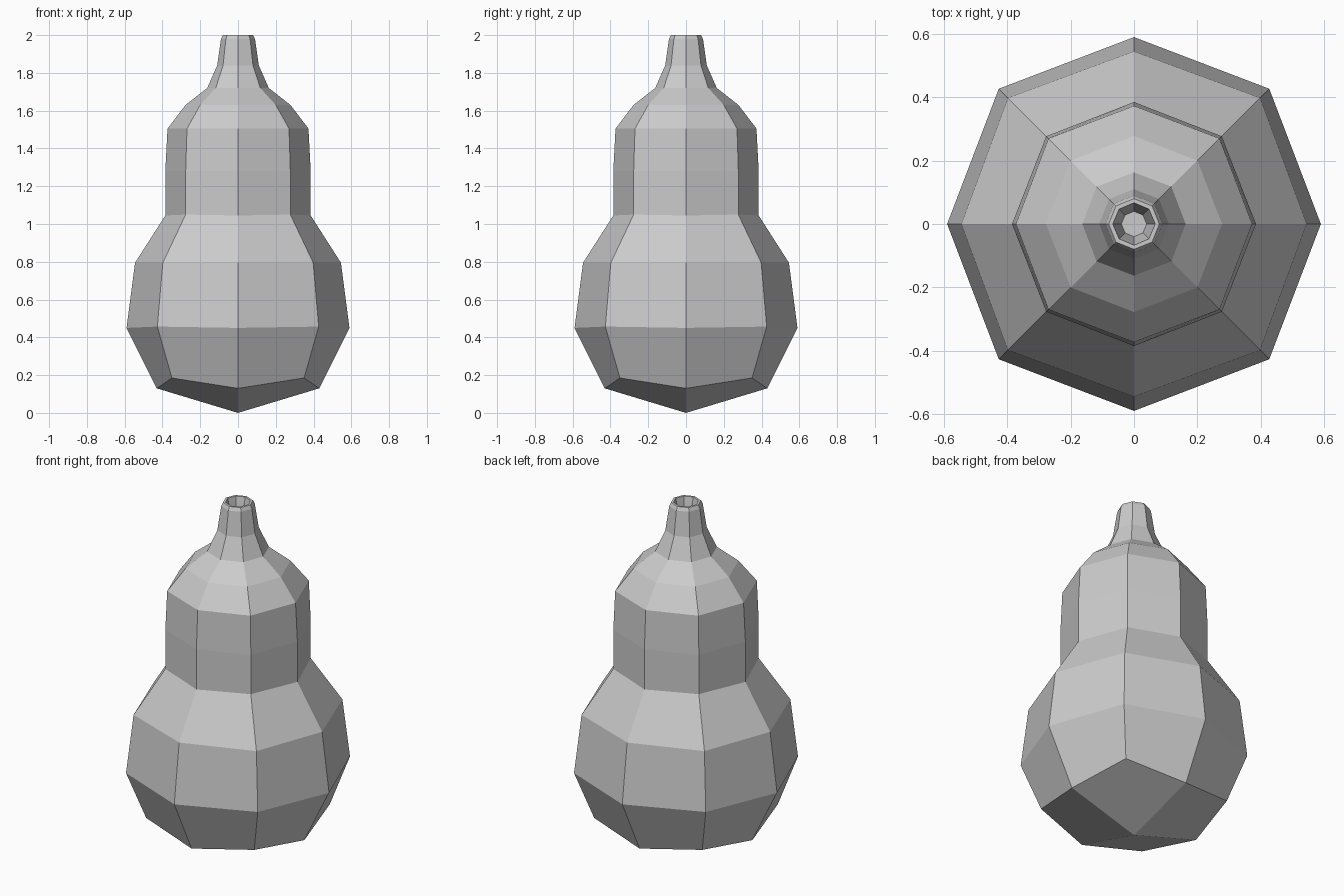
import bpy
import bmesh
from math import cos, sin, pi, sqrt

cube = bpy.data.objects.get("Cube")
if cube:
    bpy.data.objects.remove(cube, do_unlink=True)

grey = bpy.data.materials.new("plain_grey")
grey.use_nodes = True
colour = (0.6, 0.6, 0.6, 1)
grey.diffuse_color = colour
grey.node_tree.nodes["Principled BSDF"].inputs["Base Color"].default_value = colour

# Profile rings: radius on the axes, half-width on the diagonals,
# height on the axes, height on the diagonals
PROFILE = [
    (0.43, 0.35, 0.13, 0.185),
    (0.59, 0.427, 0.45, 0.457),
    (0.545, 0.398, 0.795, 0.795),
    (0.385, 0.277, 1.045, 1.05),
    (0.385, 0.277, 1.28, 1.28),
    (0.373, 0.27, 1.505, 1.505),
    (0.278, 0.2, 1.63, 1.63),
    (0.163, 0.118, 1.72, 1.72),
    (0.11, 0.079, 1.84, 1.84),
    (0.09, 0.064, 1.98, 1.98),
    (0.08, 0.057, 2.0, 2.0),
    (0.067, 0.047, 2.0, 2.0),
    (0.06, 0.043, 1.97, 1.97),
    (0.04, 0.028, 1.86, 1.86),
]

bm = bmesh.new()


def ring(axis_r, diag, axis_z, diag_z):
    verts = []
    for i in range(8):
        a = i * pi / 4
        r, z = (diag * sqrt(2), diag_z) if i % 2 else (axis_r, axis_z)
        verts.append(bm.verts.new((r * cos(a), r * sin(a), z)))
    return verts


rings = [ring(*p) for p in PROFILE]

# Walls of the body, neck and hollow stem
for low, high in zip(rings, rings[1:]):
    for i in range(8):
        j = (i + 1) % 8
        bm.faces.new((low[i], low[j], high[j], high[i]))

# Floor of the hollow stem
bm.faces.new(rings[-1])

# Pointed base made of four quads
tip = bm.verts.new((0, 0, 0))
base = rings[0]
for i in range(0, 8, 2):
    bm.faces.new((tip, base[(i + 2) % 8], base[i + 1], base[i]))

bmesh.ops.recalc_face_normals(bm, faces=bm.faces[:])
mesh = bpy.data.meshes.new("gourd_body")
bm.to_mesh(mesh)
bm.free()
mesh.materials.append(grey)
gourd = bpy.data.objects.new("gourd_body", mesh)
bpy.context.collection.objects.link(gourd)
